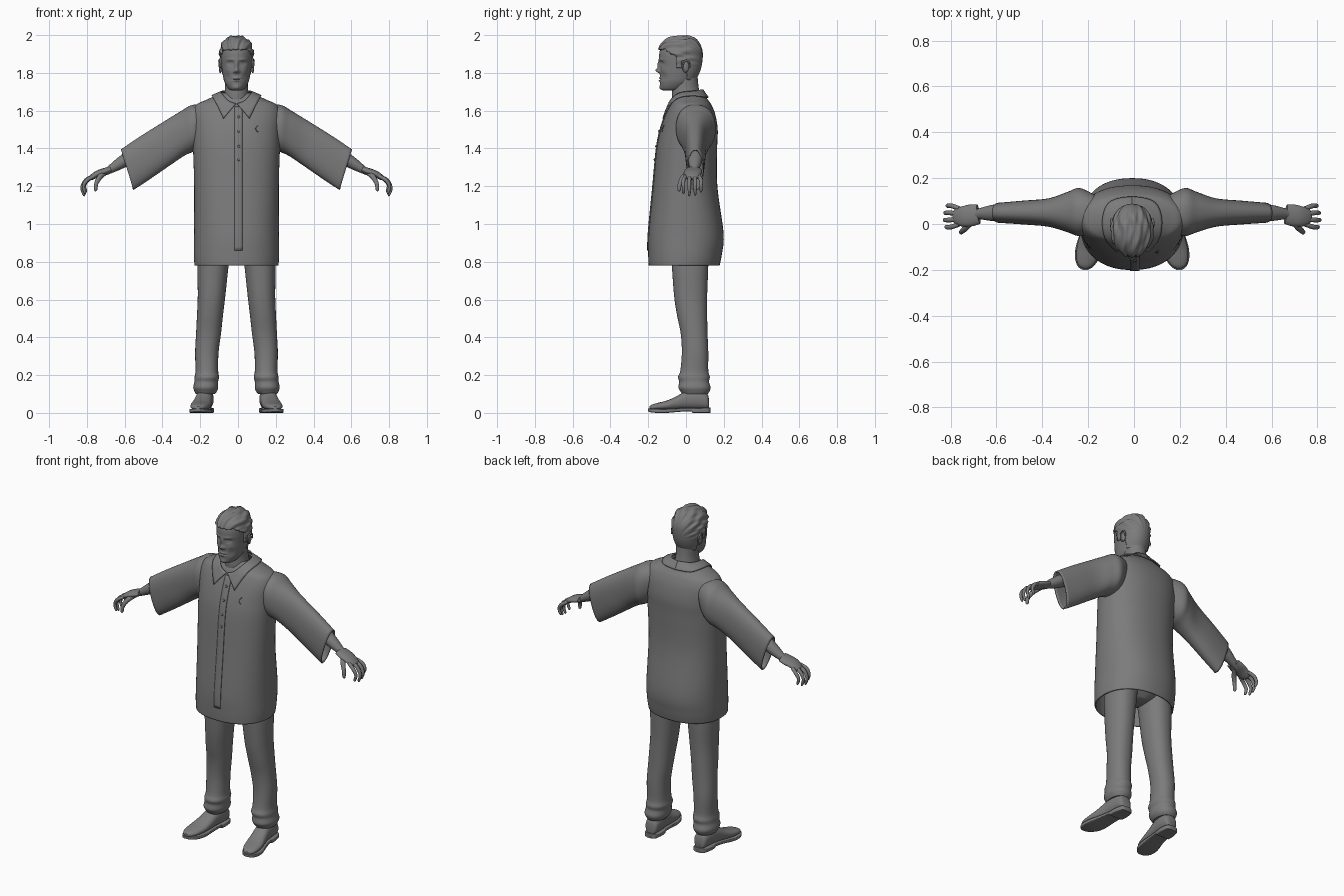
import bpy, bmesh, math
from mathutils import Vector as V
from mathutils.bvhtree import BVHTree

cube = bpy.data.objects.get("Cube")
if cube:
    bpy.data.objects.remove(cube)

CX = -0.008  # symmetry line of the figure
grey = bpy.data.materials.new("plain_grey")
grey.use_nodes = True
grey.diffuse_color = (0.2, 0.2, 0.2, 1)
grey.node_tree.nodes["Principled BSDF"].inputs["Base Color"].default_value = (0.2, 0.2, 0.2, 1)


def spline(rows, steps):
    """Catmull-Rom through rows of numbers."""
    out = []
    for i in range(len(rows) - 1):
        a, b, c, d = rows[max(i - 1, 0)], rows[i], rows[i + 1], rows[min(i + 2, len(rows) - 1)]
        for k in range(steps):
            t = k / steps
            out.append([q + t / 2 * (r - p + t * (2 * p - 5 * q + 4 * r - s + t * (3 * (q - r) + s - p)))
                        for p, q, r, s in zip(a, b, c, d)])
    return out + [list(rows[-1])]


def grid_object(name, grid, closed=True, caps=True, thick=0, angle=40):
    """Skin rows of points; optionally closed around, capped or thickened."""
    bm = bmesh.new()
    vs = [[bm.verts.new(p) for p in row] for row in grid]
    n = len(grid[0])
    for r0, r1 in zip(vs, vs[1:]):
        for j in range(n if closed else n - 1):
            k = (j + 1) % n
            bm.faces.new((r0[j], r0[k], r1[k], r1[j]))
    if caps and closed:
        bm.faces.new(vs[0])
        bm.faces.new(vs[-1])
    bmesh.ops.recalc_face_normals(bm, faces=bm.faces)
    return finish(name, bm, thick, angle)


def finish(name, bm, thick=0, angle=40):
    me = bpy.data.meshes.new(name)
    bm.to_mesh(me)
    bm.free()
    ob = bpy.data.objects.new(name, me)
    bpy.context.collection.objects.link(ob)
    me.materials.append(grey)
    bpy.ops.object.select_all(action='DESELECT')
    ob.select_set(True)
    bpy.context.view_layer.objects.active = ob
    bpy.ops.object.shade_smooth_by_angle(angle=math.radians(angle))
    if thick:
        m = ob.modifiers.new("thickness", 'SOLIDIFY')
        m.thickness, m.offset = thick, -1
    return ob


def ring(c, u, v, e=2.0, n=40):
    pts = []
    for i in range(n):
        a = math.tau * i / n
        ca, sa = math.cos(a), math.sin(a)
        pts.append(V(c) + V(u) * math.copysign(abs(ca) ** (2 / e), ca) + V(v) * math.copysign(abs(sa) ** (2 / e), sa))
    return pts


def upright(rows, s=1, steps=5, e=2.0, n=40):
    """Horizontal rings from rows (z, x centre, half width, y front, y back)."""
    return [ring((CX + s * x, (f + b) / 2, z), (w, 0, 0), (0, (b - f) / 2, 0), e, n)
            for z, x, w, f, b in spline(rows, steps)]


def tube(name, rows, s=1, steps=4, n=14, wide=1.0):
    """Round limb along rows (x, y, z, radius); rows lie mostly in the xz plane."""
    rows = spline(rows, steps)
    pts = [V((CX + s * r[0], r[1], r[2])) for r in rows]
    grid = []
    for i, p in enumerate(pts):
        t = (pts[min(i + 1, len(pts) - 1)] - pts[max(i - 1, 0)]).normalized()
        u = t.cross(V((0, 1, 0))).normalized()
        grid.append(ring(p, u * rows[i][3], t.cross(u) * rows[i][3] * wide, n=n))
    return grid_object(name, grid, angle=60)


def blob(name, c, r):
    bm = bmesh.new()
    bmesh.ops.create_uvsphere(bm, u_segments=16, v_segments=10, radius=1)
    for v in bm.verts:
        v.co = V((v.co.x * r[0] + c[0], v.co.y * r[1] + c[1], v.co.z * r[2] + c[2]))
    return finish(name, bm, angle=60)


# Shirt body, open at the hem
shirt = grid_object("shirt_body", upright([
    (.78, 0, .222, -.198, .178), (.84, 0, .226, -.2, .19), (.95, 0, .225, -.198, .199), (1.2, 0, .224, -.174, .166),
    (1.4, 0, .23, -.155, .165), (1.5, 0, .233, -.135, .168), (1.58, 0, .235, -.108, .155),
    (1.63, 0, .215, -.086, .135), (1.655, 0, .165, -.075, .118), (1.68, 0, .11, -.06, .1),
    (1.695, 0, .075, -.05, .085)], e=2.25, n=64), caps=False, thick=.008)
skin = BVHTree.FromPolygons([v.co for v in shirt.data.vertices], [p.vertices[:] for p in shirt.data.polygons])


def lift(p, gap):
    """Keep a point at least gap outside the shirt."""
    c, n, _, _ = skin.find_nearest(p)
    if n.dot(c - V((0, .03, 1.3))) < 0:
        n = -n
    return p + n * max(0, gap - (p - c).dot(n))


def on_front(x, z, gap):
    hit = skin.ray_cast(V((x, -1, z)), V((0, 1, 0)))[0]
    return lift(hit, gap)


# Placket, buttons and chest mark
grid_object("placket", [[on_front(CX + x, .86 + i * .019, .005) for x in (-.01, .004, .018, .031)]
                        for i in range(41)], closed=False, thick=.007)
for z in (1.34, 1.41, 1.49, 1.565):
    blob("button", on_front(CX + .012, z, .006), (.007, .004, .007))
mark = [on_front(CX + .1 + .014 * (1 - math.sin(k * math.pi / 6)), 1.487 + k * .006, .001) for k in range(7)]
tube("chest_mark", [(p.x - CX, p.y, p.z, .002) for p in mark], steps=1, n=6)

# Collar folded over the shirt with two front points
half = spline([(.003, -.083, 1.632, .07, -.125, 1.56), (.05, -.06, 1.65, .1, -.07, 1.622),
               (.078, .01, 1.69, .12, .025, 1.66), (.055, .07, 1.71, .09, .095, 1.667),
               (0, .092, 1.712, 0, .12, 1.67)], 6)
for s, side in ((-1, "right"), (1, "left")):
    rows = []
    for r in half:
        a, b = V(r[:3]), V(r[3:])
        rows.append([lift(V((CX + s * p.x, p.y, p.z)), .011) for p in [a.lerp(b, k / 5) for k in range(6)]])
    grid_object(side + "_collar", rows, closed=False, thick=.007)

# Neck and hips hidden under the clothes
grid_object("neck", upright([(1.6, 0, .08, -.07, .09), (1.68, 0, .066, -.074, .075), (1.73, 0, .06, -.07, .066),
                             (1.8, 0, .062, -.06, .06)]))
grid_object("trouser_hips", upright([(.8, 0, .04, -.04, .08), (.84, 0, .15, -.09, .12), (.9, 0, .19, -.11, .14),
                                     (1.1, 0, .18, -.11, .12)]))

# Head, with the face shaped by soft bumps: (x, z, x spread, z spread, depth)
HEAD = [(1.706, 0, .02, -.118, -.05), (1.716, 0, .042, -.132, -.01), (1.75, 0, .063, -.138, .035),
        (1.79, 0, .073, -.137, .058), (1.83, 0, .079, -.137, .073), (1.88, 0, .083, -.142, .08),
        (1.92, 0, .081, -.138, .078), (1.955, 0, .069, -.118, .062), (1.98, 0, .043, -.082, .035),
        (1.988, 0, .008, -.035, -.005)]
BUMPS = [(0, 1.812, .012, .012, .022), (0, 1.84, .009, .025, .013), (.013, 1.806, .007, .007, .007),
         (.032, 1.851, .016, .01, -.012), (.03, 1.85, .01, .005, .007), (.032, 1.87, .02, .007, .005),
         (.045, 1.815, .016, .016, .004), (0, 1.772, .02, .004, .008), (0, 1.759, .017, .004, .008),
         (0, 1.766, .024, .0022, -.006), (0, 1.722, .02, .012, .007), (.045, 1.775, .015, .02, -.005)]
head = upright(HEAD, steps=10, n=112, e=2.1)
for row in head:
    for p in row:
        if p.y < -.06:
            x, fade = abs(p.x - CX), min(1, (-.06 - p.y) / .03)
            z = p.z
            p.y -= fade * sum(d * math.exp(-((x - bx) / sx) ** 2 - ((z - bz) / sz) ** 2)
                              for bx, bz, sx, sz, d in BUMPS)
grid_object("head", head, angle=80)

# Swept-back hair: a shell with combed ridges, trimmed at the hairline
hair = upright(HEAD, steps=8, n=128, e=2.1)
bm = bmesh.new()
vs = []
for row in hair:
    line = []
    for p in row:
        d = V((p.x - CX, p.y + .03, p.z - 1.86))
        turn = math.atan2(d.x, d.z + .02)
        comb = math.sin(turn * 17 + 2 * math.sin(p.y * 32)) + .5 * math.sin(turn * 31 - p.y * 45)
        fade = max(0, min(1, (p.z - 1.83) / .06)) * max(.25, min(1, (.09 - p.y) / .05))
        line.append(bm.verts.new(p + d.normalized() * (.008 + .0038 * comb * fade)))
    vs.append(line)
for r0, r1 in zip(vs, vs[1:]):
    for j in range(len(r0)):
        k = (j + 1) % len(r0)
        bm.faces.new((r0[j], r0[k], r1[k], r1[j]))
bm.faces.new(vs[-1])


def hairline(y):
    if y < -.05:
        return 1.885 + .04 * min(1, (-.05 - y) / .06)
    return 1.825 if y < -.022 else 1.86 if y < .008 else 1.765


bmesh.ops.delete(bm, geom=[f for f in bm.faces if f.calc_center_median().z < hairline(f.calc_center_median().y)],
                 context='FACES')
bmesh.ops.recalc_face_normals(bm, faces=bm.faces)
finish("hair", bm, .014, 70)

# Sides: ears, sleeves, arms, hands, legs, shoes
for s, side in ((-1, "right"), (1, "left")):
    blob(side + "_ear", (CX + s * .084, -.002, 1.832), (.01, .018, .03))
    rim = [(.089 + .003 * math.sin(k), .002 - .019 * math.cos(k), 1.835 + .031 * math.sin(k), .005)
           for k in [-1.6 + i * .5 for i in range(11)]]
    bpy_rim = [ring((CX + s * x, y, z), (r, 0, 0), V((0, y - .002, z - 1.835)).normalized() * r, n=8)
               for x, y, z, r in rim]
    grid_object(side + "_ear_rim", bpy_rim, angle=70)

    # Wide sleeve: rows of (top x, top z, bottom x, bottom z, y centre, y half depth)
    rows = spline([(.15, 1.635, .19, 1.41, .045, .085), (.235, 1.63, .225, 1.385, .052, .105),
                   (.29, 1.6, .275, 1.362, .052, .088), (.38, 1.545, .35, 1.312, .05, .062),
                   (.5, 1.47, .45, 1.243, .05, .052), (.612, 1.395, .545, 1.18, .049, .044)], 6)
    grid_object(side + "_sleeve", [ring((CX + s * (a + c) / 2, y, (b + d) / 2),
                                        (s * (a - c) / 2, 0, (b - d) / 2), (0, h, 0), 2.3)
                                   for a, b, c, d, y, h in rows], caps=False, thick=.008)

    tube(side + "_forearm", [(.4, .05, 1.44, .045), (.52, .05, 1.38, .04), (.61, .048, 1.325, .032),
                             (.675, .044, 1.285, .02), (.7, .042, 1.275, .019)], s, n=20, wide=1.1)
    tube(side + "_palm", [(.67, .043, 1.288, .017), (.7, .038, 1.277, .019), (.735, .033, 1.265, .018),
                          (.77, .033, 1.245, .014), (.78, .033, 1.238, .007)], s, n=20, wide=2.5)
    for i, (reach, name) in enumerate(((.9, "index"), (1.05, "middle"), (1, "ring"), (.8, "little"))):
        y, yt = .033 + (i - 1.5) * .023, .033 + (i - 1.5) * .031
        tube(f"{side}_{name}_finger", [(.755, y, 1.253, .01), (.76 + .035 * reach, yt, 1.232, .0105),
                                       (.765 + .05 * reach, yt, 1.24 - .045 * reach, .009),
                                       (.762 + .044 * reach, yt, 1.235 - .075 * reach, .007),
                                       (.762 + .04 * reach, yt, 1.232 - .08 * reach, .002)], s)
    tube(side + "_thumb", [(.695, .025, 1.273, .014), (.722, -.012, 1.25, .014), (.742, -.032, 1.215, .011),
                           (.746, -.036, 1.182, .009), (.746, -.036, 1.172, .002)], s)

    # Trouser leg gathered above the cuff
    grid_object(side + "_trouser_leg", upright([
        (.1, .165, .05, -.02, .115), (.115, .163, .06, -.03, .125), (.135, .163, .066, -.04, .13),
        (.165, .16, .063, -.036, .122), (.19, .157, .065, -.042, .126), (.225, .157, .06, -.03, .118),
        (.32, .157, .062, -.022, .118), (.42, .148, .066, -.028, .114), (.52, .14, .069, -.048, .112),
        (.62, .132, .073, -.063, .112), (.78, .124, .082, -.075, .118), (.92, .11, .085, -.085, .12)], s, e=2.2))

    # Shoe: rows of (y, x centre, half width, bottom, top)
    upper = spline([(.122, .163, .022, .02, .07), (.11, .164, .038, .018, .105), (.06, .166, .045, .018, .125),
                    (.0, .172, .046, .018, .115), (-.05, .18, .049, .016, .088), (-.1, .189, .052, .015, .066),
                    (-.15, .197, .046, .015, .053), (-.18, .202, .032, .016, .044), (-.194, .204, .012, .02, .034)], 5)
    sole = spline([(.13, .163, .02, 0, .028), (.118, .164, .038, 0, .028), (.07, .166, .047, 0, .027),
                   (.035, .168, .045, 0, .026), (.028, .169, .044, .008, .026), (-.03, .177, .048, .006, .025),
                   (-.1, .189, .057, 0, .022), (-.15, .197, .052, 0, .022), (-.185, .203, .034, .003, .022),
                   (-.2, .205, .012, .007, .022)], 4)
    for name, rows, e in (("shoe_upper", upper, 2.3), ("shoe_sole", sole, 7)):
        grid_object(f"{side}_{name}", [ring((CX + s * x, y, (b + t) / 2), (w, 0, 0), (0, 0, (t - b) / 2), e)
                                       for y, x, w, b, t in rows])
